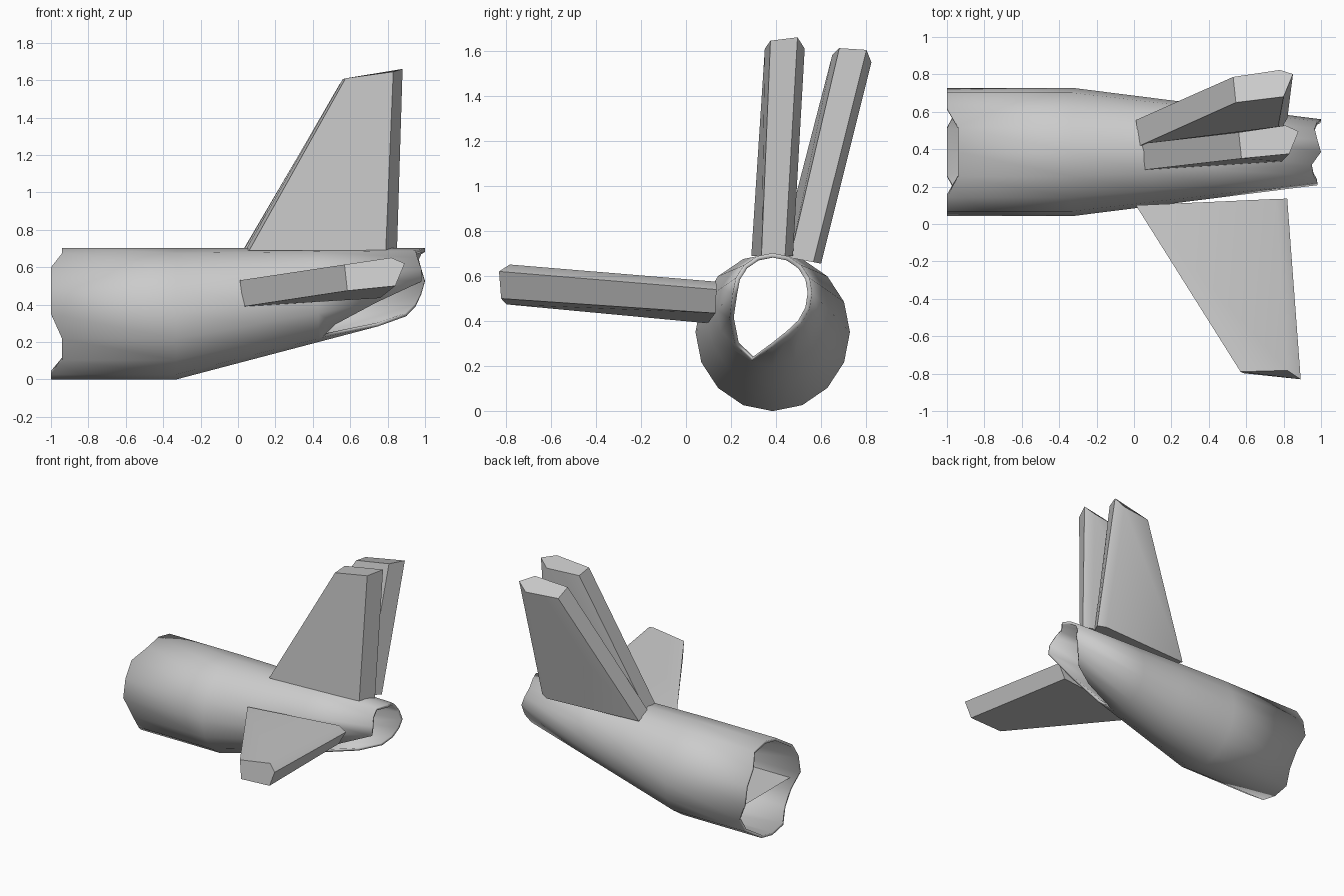
import bpy, math
from mathutils import Matrix, Vector

if "Cube" in bpy.data.objects:
    bpy.data.objects.remove(bpy.data.objects["Cube"])

SIDES = 16
CY, TOP, BEND = 0.385, 0.702, -0.33


def add_mesh(name, verts, faces, angle=35):
    me = bpy.data.meshes.new(name)
    me.from_pydata(verts, [], faces)
    ob = bpy.data.objects.new(name, me)
    bpy.context.collection.objects.link(ob)
    bpy.ops.object.select_all(action='DESELECT')
    bpy.context.view_layer.objects.active = ob
    ob.select_set(True)
    bpy.ops.object.mode_set(mode='EDIT')
    bpy.ops.mesh.select_all(action='SELECT')
    bpy.ops.object.mode_set(mode='OBJECT')
    bpy.ops.object.shade_smooth_by_angle(angle=math.radians(angle))
    return ob


def section(x):
    """Half width, half height and centre height of the hull at x."""
    t = max(0.0, (x - BEND) / (1 - BEND))
    bottom = 0.35 * t
    return 0.343 - 0.168 * t, (TOP - bottom) / 2, (TOP + bottom) / 2


def hull_point(x, k):
    a = 2 * math.pi * k / SIDES
    ry, rz, cz = section(x)
    return (x, CY + ry * math.cos(a), cz + rz * math.sin(a))


# fuselage: tapered tube with torn ends, one end position per side
# (counting from the +y side over the top)
front = [-1, -1, -1, -.94, -.94, -.94, -1, -1, -1,
         -.94, -.94, -1, -1, -1, -.94, -.94]
rear = [1, .98, .965, .98, 1, .95, .96, .98, .98,
        .74, .52, .45, .75, .90, .95, .98]
verts, faces = [], []
for k in range(SIDES):
    for x in (front[k], BEND, 0.1, 0.43, rear[k]):
        verts.append(hull_point(x, k))
for k in range(SIDES):
    n = (k + 1) % SIDES
    for r in range(4):
        faces.append((k * 5 + r, n * 5 + r, n * 5 + r + 1, k * 5 + r + 1))
hull = add_mesh("fuselage", verts, faces)
skin = hull.modifiers.new("skin", 'SOLIDIFY')
skin.thickness = 0.02
skin.offset = -1

# cabin floor inside the tube
FZ = 0.30
verts, faces = [], []
for x in (-0.93, BEND, 0.1, 0.44):
    ry, rz, cz = section(x)
    w = (ry - 0.02) * math.sqrt(max(0, 1 - ((FZ - cz) / (rz - 0.01)) ** 2))
    verts += [(x, CY - w, FZ), (x, CY + w, FZ)]
for r in range(3):
    faces.append((r * 2, r * 2 + 2, r * 2 + 3, r * 2 + 1))
add_mesh("floor", verts, faces)

# tail fin: swept five-sided section, lofted from root to tip
root = [(.04, .43, .69), (.06, .29, .69), (.79, .335, .69),
        (.85, .44, .69), (.79, .475, .69)]
tip = [(.56, .49, 1.605), (.575, .35, 1.61), (.83, .375, 1.645),
       (.88, .495, 1.66), (.81, .527, 1.61)]


def fin(name, matrix):
    vs = [matrix @ Vector(p) for p in root + tip]
    fs = [(4, 3, 2, 1, 0)[::-1], (5, 6, 7, 8, 9)[::-1]]
    fs += [(i, (i + 1) % 5, (i + 1) % 5 + 5, i + 5) for i in range(5)]
    fs[2:] = [f[::-1] for f in fs[2:]]
    return add_mesh(name, vs, fs, 40)


def place(pivot, target, rot):
    return Matrix.Translation(target) @ rot @ Matrix.Translation(-Vector(pivot))


fin("upright_fin", Matrix())
fin("leaning_fin", place((.04, .475, .69), (.01, .60, .655),
                         Matrix.Rotation(math.radians(-10.8), 4, 'X')))
fin("side_fin", place((.04, .43, .69), (.01, .10, .53),
                      Matrix.Rotation(math.radians(2.5), 4, 'Z')
                      @ Matrix.Rotation(math.radians(88.5), 4, 'X')))
